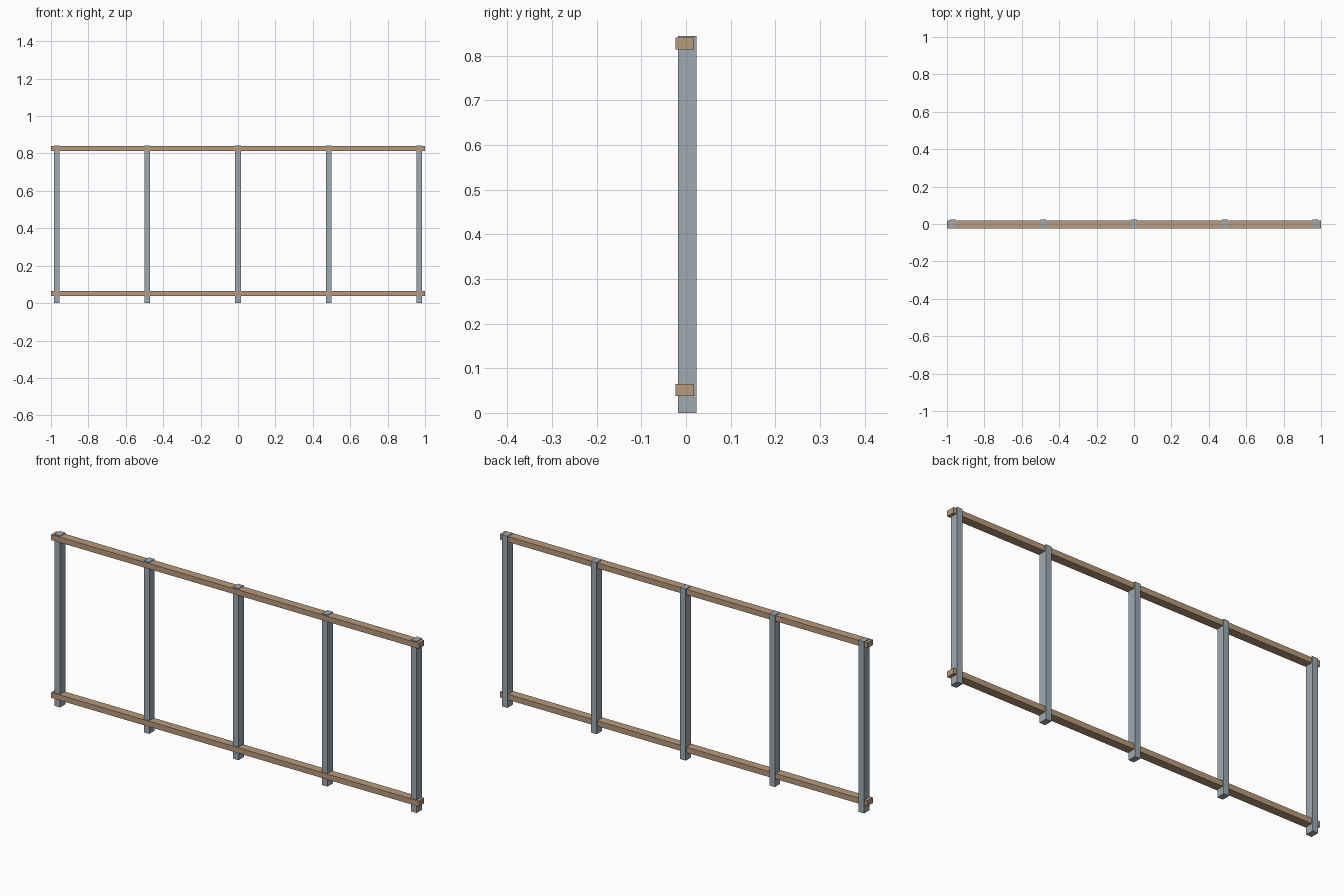
import bpy

if "Cube" in bpy.data.objects:
    bpy.data.objects.remove(bpy.data.objects["Cube"], do_unlink=True)


def material(name, color):
    m = bpy.data.materials.new(name)
    m.use_nodes = True
    m.diffuse_color = color
    m.node_tree.nodes["Principled BSDF"].inputs["Base Color"].default_value = color
    return m


def box(name, low, high, mat):
    center = [(a + b) / 2 for a, b in zip(low, high)]
    bpy.ops.mesh.primitive_cube_add(size=1, location=center)
    ob = bpy.context.object
    ob.name = ob.data.name = name
    ob.scale = [b - a for a, b in zip(low, high)]
    bpy.ops.object.transform_apply(location=False, rotation=False, scale=True)
    ob.data.materials.append(mat)
    return ob


wood = material("tan wood", (0.48, 0.32, 0.20, 1))
steel = material("grey steel", (0.34, 0.40, 0.44, 1))

# Five upright posts, evenly spaced
for i in range(5):
    x = (i - 2) * 0.485
    box(f"post_{i + 1}", (x - 0.015, -0.018, 0), (x + 0.015, 0.0235, 0.844), steel)

# Two long rails, set slightly forward of the posts
for name, z in (("bottom_rail", 0.051), ("top_rail", 0.827)):
    box(name, (-1, -0.0235, z - 0.0135), (1, 0.018, z + 0.0135), wood)
